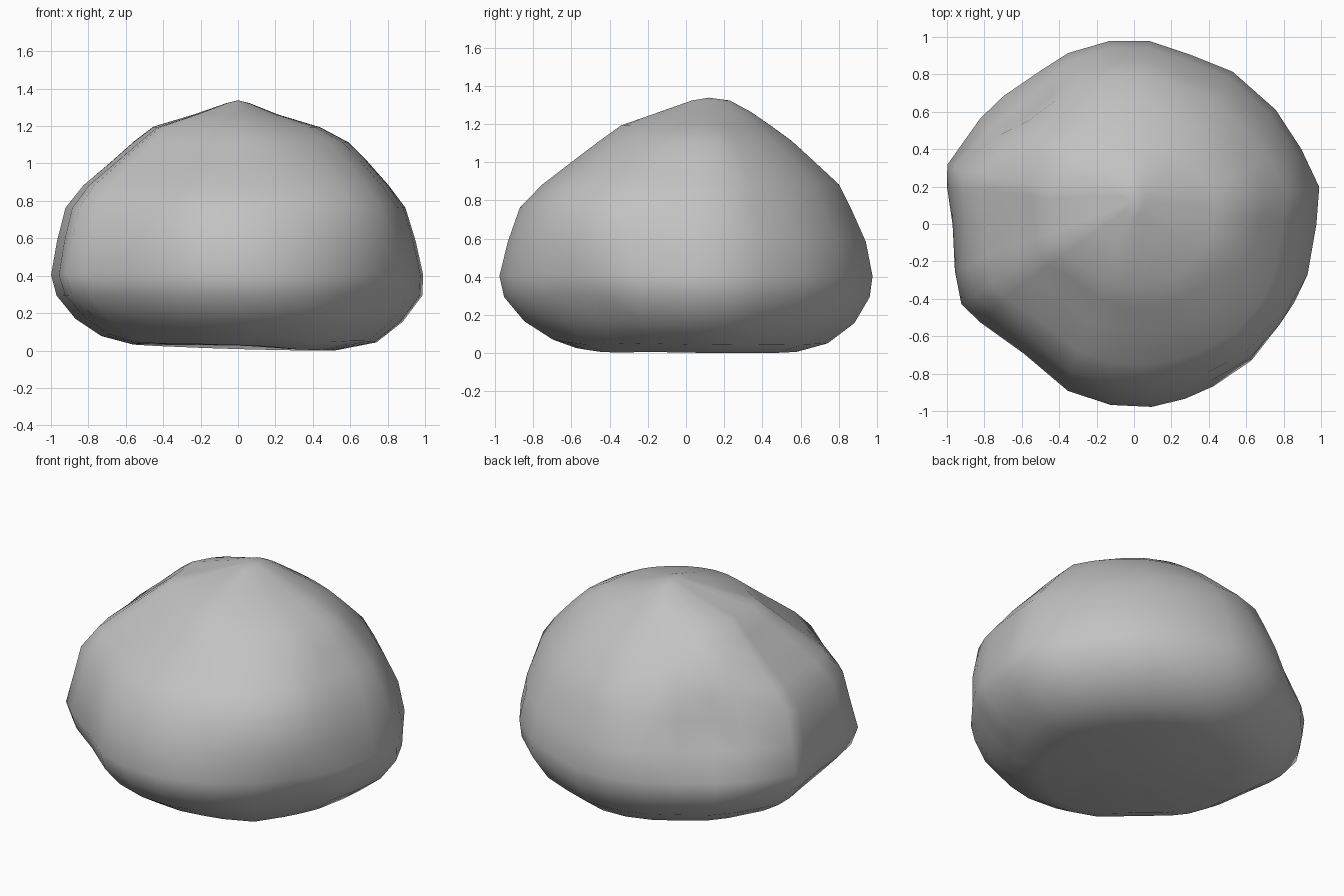
import bpy, bmesh, math
from mathutils import Vector

if "Cube" in bpy.data.objects:
    bpy.data.objects.remove(bpy.data.objects["Cube"], do_unlink=True)

# Plan outline of the boulder, clockwise from the left side
OUTLINE = [(1, .2), (.985, 0), (.94, -.27), (.88, -.42), (.8, -.54), (.63, -.72),
           (.43, -.86), (.28, -.93), (.1, -.975), (-.12, -.965), (-.35, -.89),
           (-.59, -.69), (-.83, -.53), (-.93, -.43), (-.96, -.25), (-.97, 0),
           (-1, .2), (-1, .32), (-.84, .58), (-.72, .71), (-.5, .84), (-.35, .92),
           (-.13, .98), (.09, .98), (.3, .91), (.53, .81), (.75, .6), (.9, .4)]

# Height, then the x and y extents of each ring
RINGS = [(.035, -.56, .52, -.58, .58), (.08, -.73, .74, -.7, .74),
         (.18, -.87, .88, -.85, .88), (.31, -.97, .985, -.955, .96),
         (.42, -1, .99, -.98, .975), (.6, -.97, .95, -.935, .94),
         (.78, -.925, .895, -.87, .86), (.9, -.83, .805, -.75, .8),
         (1.03, -.67, .69, -.58, .66), (1.13, -.55, .59, -.45, .55),
         (1.21, -.45, .44, -.34, .44), (1.28, -.23, .21, -.14, .34),
         (1.34, -.06, .06, .03, .23)]

# Hollows (positive) and bulges (negative): centre, radius, depth
DENTS = [((-.64, .62, .7), .27, .12), ((-.5, .48, 1.1), .22, -.04),
         ((.8, -.5, .25), .2, .05), ((-.78, -.38, .15), .2, .04),
         ((.6, -.6, .82), .32, -.07), ((.45, -.5, .05), .2, -.03),
         ((-.8, -.5, .65), .2, .03), ((.68, .62, .5), .25, -.025)]


def sculpt(p):
    """Push a point towards the core inside each hollow."""
    core = Vector((0, 0, .5))
    move = Vector()
    for centre, radius, depth in DENTS:
        d = (p - Vector(centre)).length / radius
        move += (core - p).normalized() * depth * math.exp(-d * d)
    return p + move


bm = bmesh.new()
loops = []
for z, x0, x1, y0, y1 in RINGS:
    loop = []
    for ox, oy in OUTLINE:
        x = (x0 + x1) / 2 + ox * (x1 - x0) / 2
        y = (y0 + y1) / 2 + oy * (y1 - y0) / 1.955
        tilt = -.035 * (x + y * .6) * max(0, 1 - z / .25)
        loop.append(bm.verts.new(sculpt(Vector((x, y, z + tilt)))))
    loops.append(loop)

# Side walls
n = len(OUTLINE)
for a, b in zip(loops, loops[1:]):
    for i in range(n):
        j = (i + 1) % n
        bm.faces.new((a[i], a[j], b[j], b[i]))

# Closed crown and slightly hollow base
for loop, centre in ((loops[-1], (0, .12, 1.355)), (loops[0], (0, 0, .045))):
    tip = bm.verts.new(centre)
    for i in range(n):
        bm.faces.new((loop[i], loop[(i + 1) % n], tip))
bmesh.ops.recalc_face_normals(bm, faces=bm.faces)

# Stand on the ground
low = min(v.co.z for v in bm.verts)
bmesh.ops.translate(bm, verts=bm.verts, vec=(0, 0, -low))

mesh = bpy.data.meshes.new("boulder")
bm.to_mesh(mesh)
bm.free()
boulder = bpy.data.objects.new("boulder", mesh)
bpy.context.collection.objects.link(boulder)
for face in mesh.polygons:
    face.use_smooth = True

# Stone colour
stone = bpy.data.materials.new("grey stone")
stone.use_nodes = True
stone.diffuse_color = (.54, .54, .54, 1)
stone.node_tree.nodes["Principled BSDF"].inputs["Base Color"].default_value = (.54, .54, .54, 1)
mesh.materials.append(stone)
